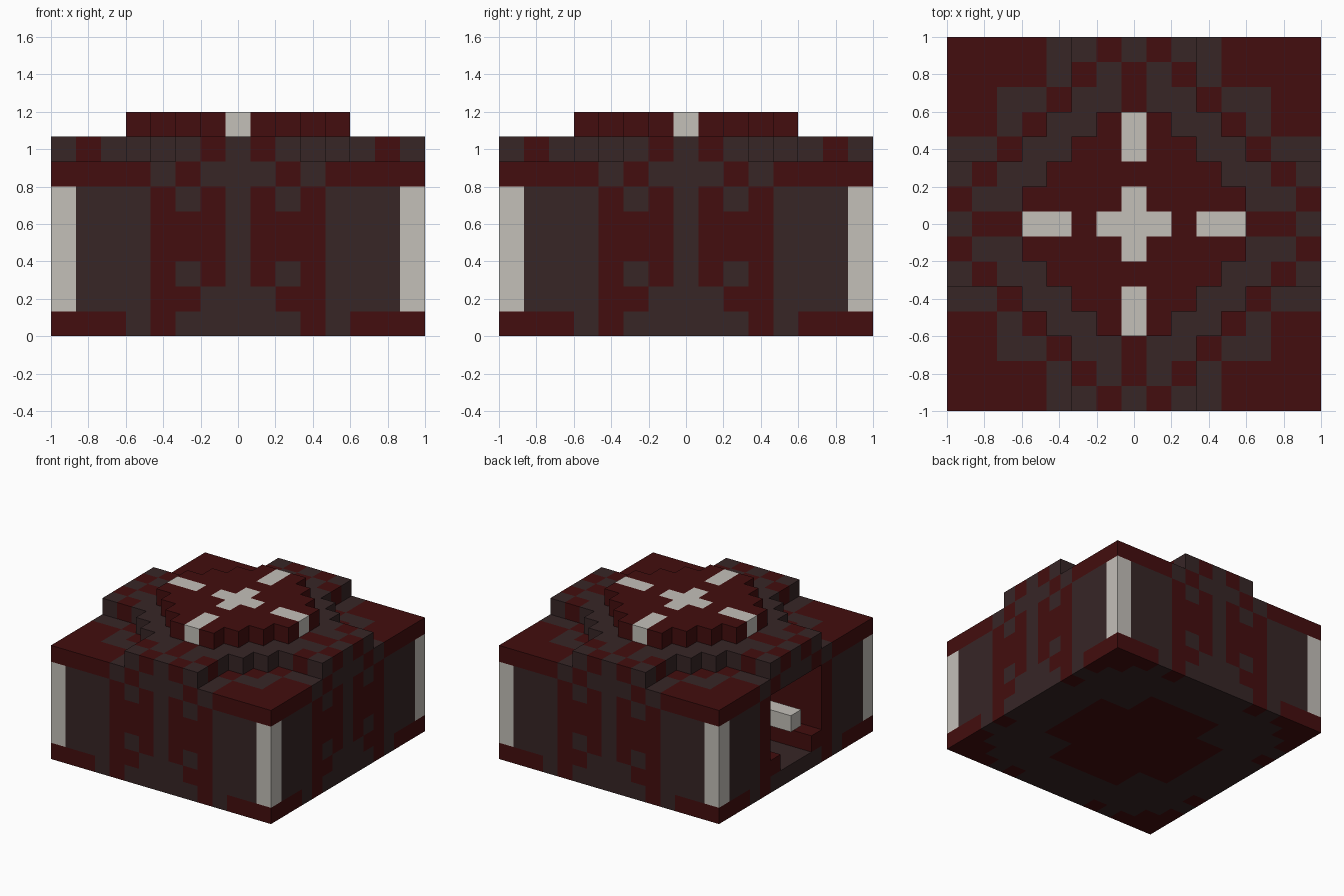
import bpy
import bmesh
from mathutils import Vector

if "Cube" in bpy.data.objects:
    bpy.data.objects.remove(bpy.data.objects["Cube"], do_unlink=True)

N = 15
S = 2 / N


def material(name, rgb):
    m = bpy.data.materials.new(name)
    m.use_nodes = True
    m.diffuse_color = (*rgb, 1)
    bsdf = m.node_tree.nodes["Principled BSDF"]
    bsdf.inputs["Base Color"].default_value = (*rgb, 1)
    bsdf.inputs["Roughness"].default_value = 0.9
    return m


MATS = [material("deep red", (0.056, 0.0042, 0.0044)),
        material("charcoal brown", (0.038, 0.019, 0.0195)),
        material("bone white", (0.55, 0.525, 0.485))]
CODE = "RDW"

# Half patterns of the wall courses, bottom to top; mirrored about the middle
WALL = ["RRRDRDDD", "WDDDRRDD", "WDDDRDRD", "WDDDRRRD",
        "WDDDRRRD", "WDDDRDRD", "RRRRDRDD"]
# Quarter patterns of the horizontal layers; mirrored both ways
FLOOR = ["RRRDRDDD", "RRDDDDDD", "RDDDDDDD", "DDDDDRRR",
         "RDDDDRRR", "DDDRRRRR", "DDDRRRRR", "DDDRRRRR"]
ROOF = ["RRRRDRDD", "RRRRDRRR", "RRDDRRRR", "RRDRRRRR",
        "DDRRRRRR", "RRRRRRRR", "DRRRRRRR", "DRRRRRRR"]
TIER = [".....DRD", ".....RDR", ".....DDR", "....DDDD",
        "...DDDDD", "DRDDDDDD", "RDDDDDDD", "DRRDDDDD"]
CAP = ["........", "........", "........", "......RW",
       ".....RRW", "....RRRR", "...RRRRW", "...WWRWW"]


def fold(i):
    return min(i, N - 1 - i)


def layer(pattern, z):
    return {(x, y, z): pattern[fold(y)][fold(x)]
            for x in range(N) for y in range(N)
            if pattern[fold(y)][fold(x)] != "."}


# Main block: patterned walls around a solid core
block = {**layer(FLOOR, 0), **layer(ROOF, 6)}
for z in range(1, 6):
    for x in range(N):
        for y in range(N):
            a, b = sorted((fold(x), fold(y)))
            block[x, y, z] = WALL[z][b] if a == 0 else "R"

# Recess in the right wall with a dark back
for z in range(1, 6):
    half = 1 if z == 1 else 2
    for y in range(7 - half, 8 + half):
        for x in range(4):
            del block[x, y, z]
        block[4, y, z] = "D"

parts = {
    "main_block": block,
    "roof_tier": layer(TIER, 7),
    "roof_cap": layer(CAP, 8),
    "recess_peg": {(x, 7, 3): "W" for x in range(4)},
}
solid = set().union(*parts.values())


def build(name, cells):
    """Skin the exposed sides of a set of coloured cells."""
    bm = bmesh.new()
    for cell, code in cells.items():
        centre = Vector(cell) + Vector((0.5, 0.5, 0.5))
        for axis in range(3):
            for sign in (-1, 1):
                n = Vector((0, 0, 0))
                n[axis] = sign
                near = tuple(int(c + d) for c, d in zip(cell, n))
                if near in solid:
                    continue
                u = Vector((0, 0, 0))
                u[(axis + 1) % 3] = 0.5
                v = n.cross(u)
                mid = centre + n / 2
                corners = (mid - u - v, mid + u - v, mid + u + v, mid - u + v)
                verts = [bm.verts.new(((p.x - N / 2) * S, (p.y - N / 2) * S, p.z * S))
                         for p in corners]
                bm.faces.new(verts).material_index = CODE.index(code)
    bmesh.ops.remove_doubles(bm, verts=bm.verts[:], dist=S / 100)
    mesh = bpy.data.meshes.new(name)
    bm.to_mesh(mesh)
    bm.free()
    for m in MATS:
        mesh.materials.append(m)
    bpy.context.collection.objects.link(bpy.data.objects.new(name, mesh))


for part, cells in parts.items():
    build(part, cells)
